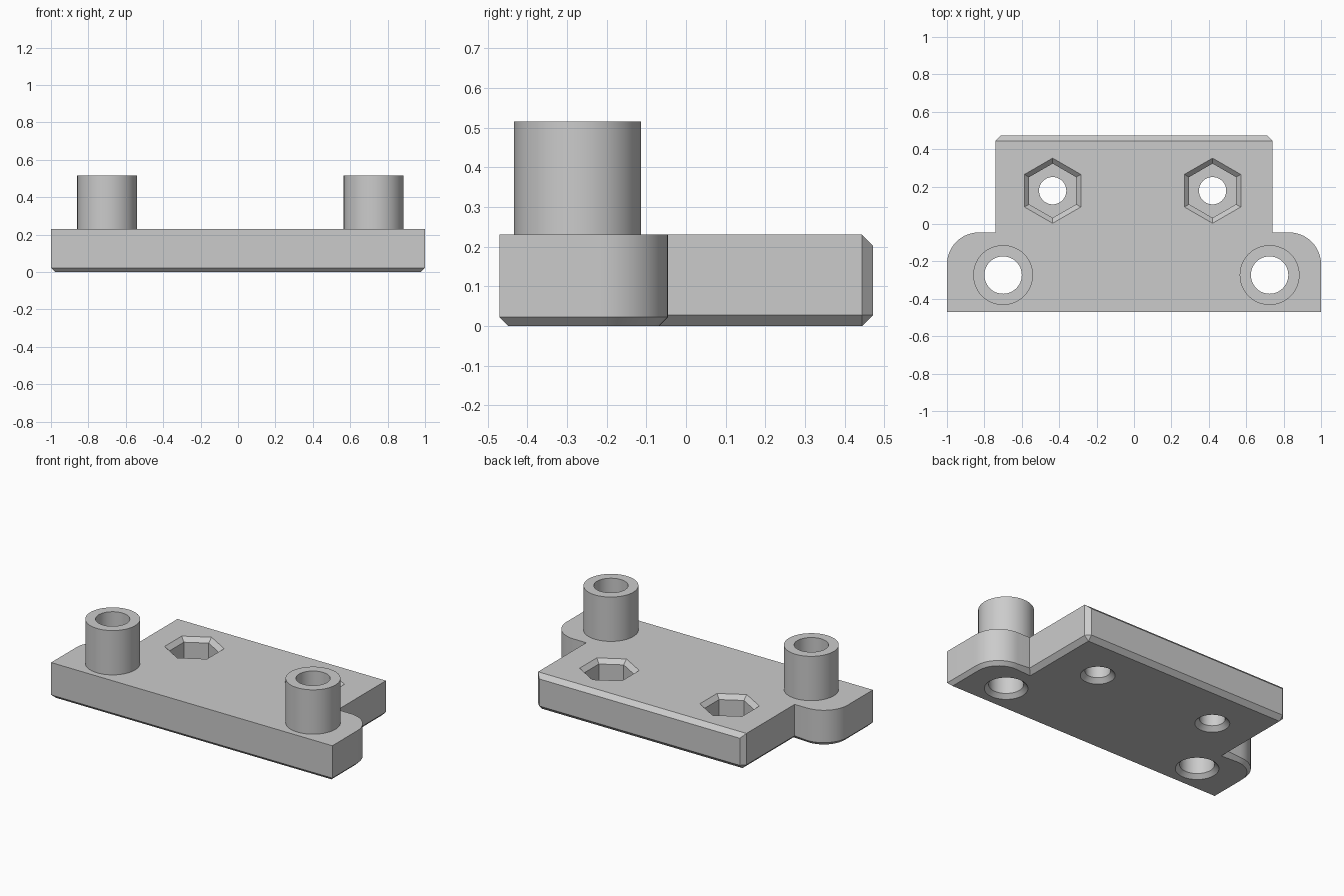
import bpy, bmesh, math
from mathutils import Vector

if "Cube" in bpy.data.objects:
    bpy.data.objects.remove(bpy.data.objects["Cube"], do_unlink=True)

grey = bpy.data.materials.new("plain grey")
grey.use_nodes = True
grey.diffuse_color = (0.6, 0.6, 0.6, 1)
grey.node_tree.nodes["Principled BSDF"].inputs["Base Color"].default_value = (0.6, 0.6, 0.6, 1)

TOP = 0.23       # plate thickness
EAR = 0.022      # bottom chamfer of the wide front bar
BEV = 0.028      # chamfer of the rear body
HALF = 0.741     # half width of the rear body
BACK = 0.472
STEP = -0.045    # rear edge of the ears
POST_Y, NUT_Y = -0.273, 0.178


def loft(name, layers, cap_start=True, cap_end=True):
    """Skin a stack of closed rings into one mesh object."""
    bm = bmesh.new()
    rings = [[bm.verts.new(p) for p in layer] for layer in layers]
    n = len(rings[0])
    for a, b in zip(rings, rings[1:]):
        for i in range(n):
            j = (i + 1) % n
            bm.faces.new((a[i], a[j], b[j], b[i]))
    if cap_start:
        bm.faces.new(rings[0][::-1])
    if cap_end:
        bm.faces.new(rings[-1])
    bmesh.ops.remove_doubles(bm, verts=bm.verts[:], dist=1e-5)
    if cap_start and cap_end:
        bmesh.ops.recalc_face_normals(bm, faces=bm.faces[:])
    mesh = bpy.data.meshes.new(name)
    bm.to_mesh(mesh)
    bm.free()
    mesh.materials.append(grey)
    obj = bpy.data.objects.new(name, mesh)
    bpy.context.collection.objects.link(obj)
    return obj


def lathe(name, x, y, profile, sides=48, caps=True):
    """Revolve (radius, height) pairs about a vertical axis."""
    angles = [math.pi / 2 + math.tau * i / sides for i in range(sides)]
    layers = [[(x + r * math.cos(a), y + r * math.sin(a), z) for a in angles]
              for r, z in profile]
    return loft(name, layers, caps, caps)


def activate(obj):
    bpy.ops.object.select_all(action='DESELECT')
    obj.select_set(True)
    bpy.context.view_layer.objects.active = obj


# Plate outline: right half, then its mirror; each point carries its chamfer
R = 0.17
half = [(1, -0.47, EAR)]
for i in range(13):
    a = math.pi / 2 * i / 12
    half.append((1 - R + R * math.cos(a), STEP - R + R * math.sin(a), EAR))
half += [(HALF, STEP, BEV), (HALF, BACK - BEV, BEV), (HALF - BEV, BACK, BEV)]
outline = half + [(-x, y, c) for x, y, c in reversed(half)]


def inset(i):
    """Mitred inward offset of an outline point, on the floor."""
    x, y, c = outline[i]
    if y > 0:    # rear corners come to a single point
        return Vector((math.copysign(HALF - BEV, x), BACK - BEV, 0))
    p = Vector((x, y))
    before = Vector(outline[i - 1][:2])
    after = Vector(outline[(i + 1) % len(outline)][:2])
    d1, d2 = (p - before).normalized(), (after - p).normalized()
    n1, n2 = Vector((-d1.y, d1.x)), Vector((-d2.y, d2.x))
    q = p + (n1 + n2) * c / (1 + n1.dot(n2))
    return Vector((q.x, q.y, 0))


def rim(x, y):
    """Top edge of the plate, pulled in along the rear chamfer."""
    if y > 0:
        return (math.copysign(HALF, x), BACK - BEV, TOP)
    return (x, y, TOP)


plate = loft("mounting_plate", [
    [inset(i) for i in range(len(outline))],
    [(x, y, c) for x, y, c in outline],
    [(x, y, TOP - BEV) for x, y, c in outline],
    [rim(x, y) for x, y, c in outline]])

# Cutters: post bores, bolt holes and hexagonal nut pockets
cutters = []
for x in (-0.70, 0.725):
    cutters.append(lathe("bore_cutter", x, POST_Y,
                         [(0.135, -0.01), (0.1, 0.025), (0.1, 0.3)]))
for x in (-0.435, 0.42):
    cutters.append(lathe("bolt_cutter", x, NUT_Y,
                         [(0.11, -0.01), (0.073, 0.027), (0.073, 0.15)]))
    cutters.append(lathe("nut_cutter", x, NUT_Y,
                         [(0.145, 0.1), (0.145, 0.203), (0.186, 0.241)], sides=6))

activate(plate)
for cutter in cutters:
    cutter.hide_render = True
    mod = plate.modifiers.new("cut", 'BOOLEAN')
    mod.operation = 'DIFFERENCE'
    mod.solver = 'EXACT'
    mod.object = cutter
    bpy.ops.object.modifier_apply(modifier=mod.name)
for cutter in cutters:
    bpy.data.objects.remove(cutter, do_unlink=True)

# Hollow posts standing on the ears
posts = [lathe(name, x, POST_Y,
               [(0.16, TOP), (0.16, 0.515), (0.1, 0.515), (0.1, TOP)], caps=False)
         for name, x in (("right_post", -0.70), ("left_post", 0.725))]

for obj in [plate] + posts:
    activate(obj)
    bpy.ops.object.shade_smooth_by_angle(angle=math.radians(30))
